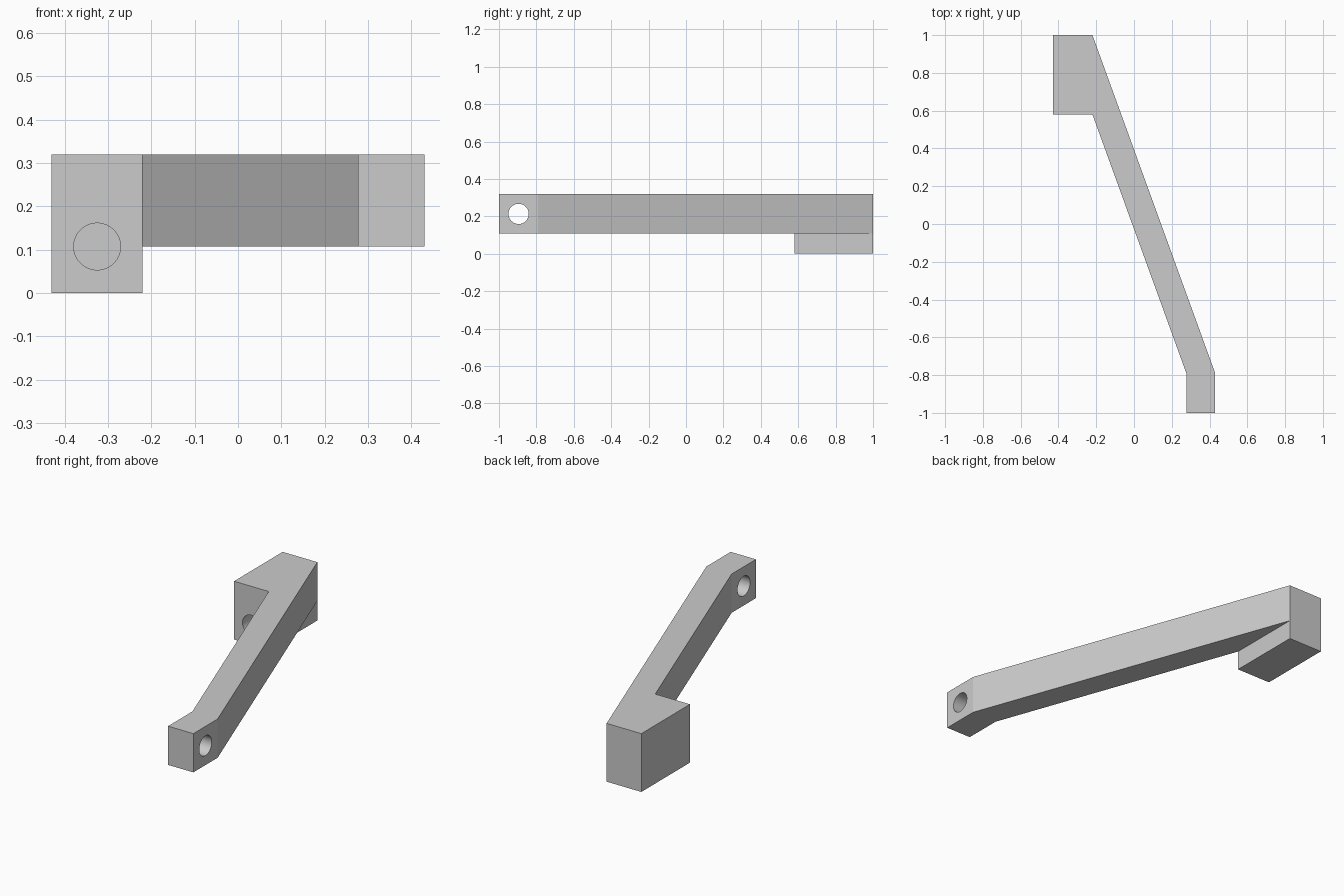
import bpy, bmesh, math

cube = bpy.data.objects.get("Cube")
if cube:
    bpy.data.objects.remove(cube, do_unlink=True)

grey = bpy.data.materials.new("light grey")
grey.use_nodes = True
colour = (0.6, 0.6, 0.6, 1)
grey.diffuse_color = colour
grey.node_tree.nodes["Principled BSDF"].inputs["Base Color"].default_value = colour


def prism(name, outline, bottom, top):
    """Extrude a plan outline between two heights."""
    bm = bmesh.new()
    face = bm.faces.new([bm.verts.new((x, y, bottom)) for x, y in outline])
    moved = bmesh.ops.extrude_face_region(bm, geom=[face])["geom"]
    verts = [v for v in moved if isinstance(v, bmesh.types.BMVert)]
    bmesh.ops.translate(bm, verts=verts, vec=(0, 0, top - bottom))
    bmesh.ops.recalc_face_normals(bm, faces=bm.faces)
    mesh = bpy.data.meshes.new(name)
    bm.to_mesh(mesh)
    bm.free()
    mesh.materials.append(grey)
    obj = bpy.data.objects.new(name, mesh)
    bpy.context.collection.objects.link(obj)
    return obj


def drill(name, centre, length, rotation):
    bpy.ops.mesh.primitive_cylinder_add(vertices=64, radius=0.054, depth=length,
                                        location=centre, rotation=rotation)
    obj = bpy.context.object
    obj.name = name
    obj.data.materials.append(grey)
    return obj


def combine(target, other, operation):
    """Apply a boolean and discard the helper."""
    mod = target.modifiers.new(operation, "BOOLEAN")
    mod.object, mod.operation, mod.solver = other, operation, "EXACT"
    bpy.context.view_layer.objects.active = target
    bpy.ops.object.modifier_apply(modifier=mod.name)
    bpy.data.objects.remove(other, do_unlink=True)


# Slanted arm with a straight end and a mounting shoulder
arm = prism("offset_arm", [(-0.43, 1), (-0.22, 1), (0.43, -0.79), (0.43, -1),
                           (0.277, -1), (0.277, -0.79), (-0.22, 0.58), (-0.43, 0.58)],
            0.107, 0.319)
# Deep mounting block
block = prism("mounting_block", [(-0.43, 0.58), (-0.22, 0.58), (-0.22, 1), (-0.43, 1)],
              0, 0.319)
combine(arm, block, "UNION")

# Cross hole through the narrow end, blind socket in the block
quarter = math.pi / 2
combine(arm, drill("cross_hole", (0.35, -0.895, 0.213), 0.4, (0, quarter, 0)), "DIFFERENCE")
combine(arm, drill("socket", (-0.325, 0.68, 0.107), 0.5, (quarter, 0, 0)), "DIFFERENCE")

bpy.ops.object.select_all(action="DESELECT")
arm.select_set(True)
bpy.context.view_layer.objects.active = arm
bpy.ops.object.shade_smooth_by_angle(angle=math.radians(15))
